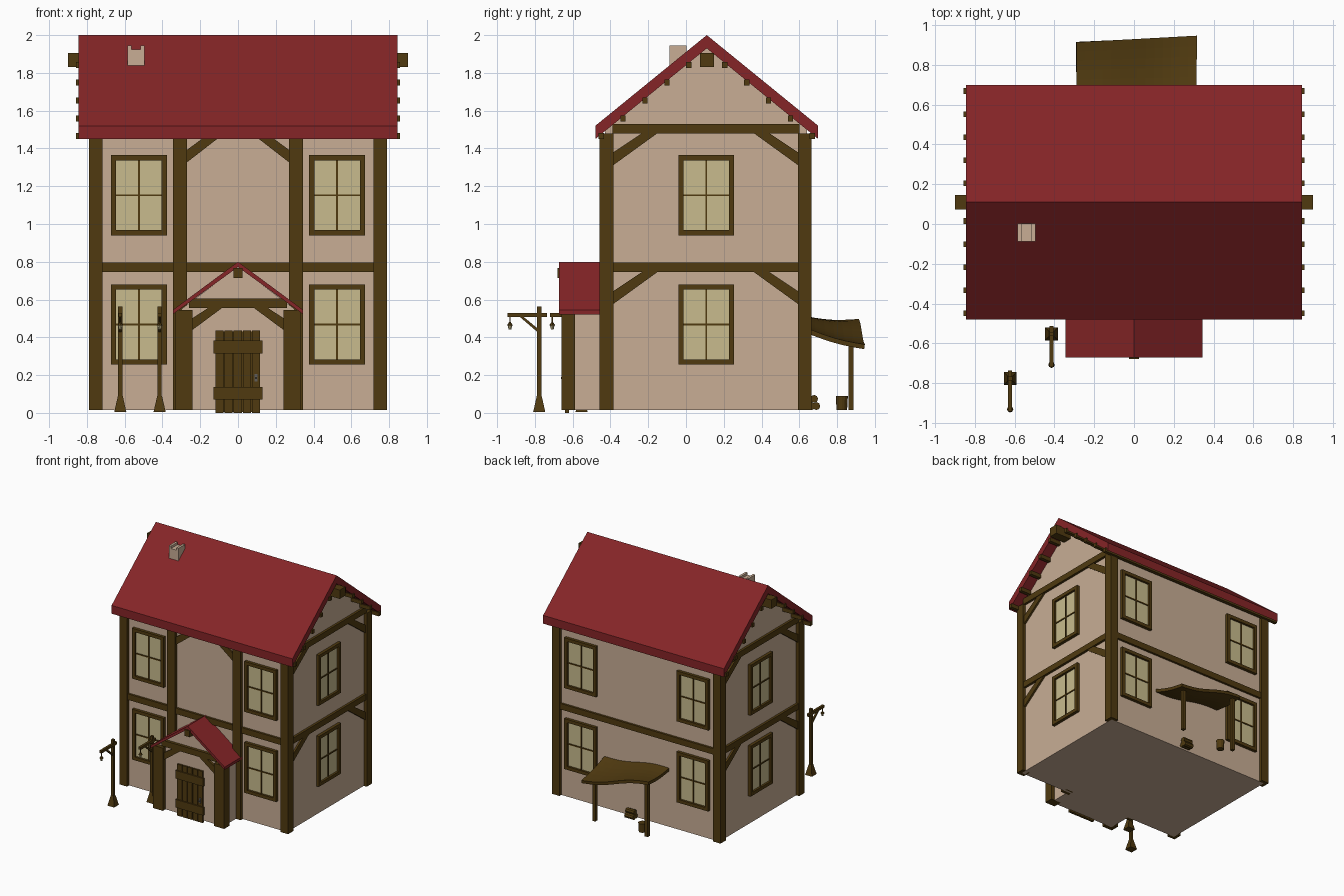
import bpy, bmesh, math
from mathutils import Matrix, Vector

cube = bpy.data.objects.get("Cube")
if cube:
    bpy.data.objects.remove(cube, do_unlink=True)


def material(name, rgb):
    m = bpy.data.materials.new(name)
    m.use_nodes = True
    m.diffuse_color = (*rgb, 1)
    m.node_tree.nodes["Principled BSDF"].inputs["Base Color"].default_value = (*rgb, 1)
    return m


PLASTER = material("plaster", (0.58, 0.42, 0.30))
WOOD = material("dark wood", (0.08, 0.042, 0.005))
RED = material("red tile", (0.235, 0.018, 0.02))
GLASS = material("pale glass", (0.58, 0.50, 0.27))
IRON = material("iron", (0.12, 0.11, 0.10))


class Part:
    """Collects simple solids into one object."""

    def __init__(self, name, mat):
        self.name, self.mat, self.bm = name, mat, bmesh.new()

    def prism(self, points, axis, a, b):
        place = (lambda p, d: (d, p[0], p[1])) if axis == "x" else (lambda p, d: (p[0], d, p[1]))
        ends = [[self.bm.verts.new(place(p, d)) for p in points] for d in (a, b)]
        for ring in ends:
            self.bm.faces.new(ring)
        n = len(points)
        for i in range(n):
            j = (i + 1) % n
            self.bm.faces.new((ends[0][i], ends[0][j], ends[1][j], ends[1][i]))
        return self

    def box(self, x0, x1, y0, y1, z0, z1):
        return self.prism([(x0, z0), (x1, z0), (x1, z1), (x0, z1)], "y", y0, y1)

    def cone(self, sides, r0, r1, height, at, rot=Matrix()):
        bmesh.ops.create_cone(self.bm, cap_ends=True, segments=sides, radius1=r0, radius2=r1,
                              depth=height, matrix=Matrix.Translation(at) @ rot)
        return self

    def done(self, matrix=Matrix()):
        bmesh.ops.recalc_face_normals(self.bm, faces=self.bm.faces)
        mesh = bpy.data.meshes.new(self.name)
        self.bm.to_mesh(mesh)
        self.bm.free()
        mesh.materials.append(self.mat)
        obj = bpy.data.objects.new(self.name, mesh)
        bpy.context.collection.objects.link(obj)
        obj.matrix_world = matrix
        return obj


def brace(u, z, s, run, rise, thick):
    """Diagonal strut outline from a post at u up to a beam underside at z."""
    return [(u, z - rise), (u, z - rise + thick), (u + s * (run - thick * 1.2), z), (u + s * run, z)]


BASE, RIDGE = 0.015, 0.11
FRONT, BACK, SIDE = -0.43, 0.64, 0.76

# House body with gables
Part("house_walls", PLASTER).prism(
    [(FRONT, BASE), (BACK, BASE), (BACK, 1.52), (RIDGE, 1.95), (FRONT, 1.52)], "x", -SIDE, SIDE).done()

# Main roof
Part("main_roof", RED).prism(
    [(-0.48, 1.52), (RIDGE, 2.0), (0.70, 1.52), (0.70, 1.45), (RIDGE, 1.93), (-0.48, 1.45)],
    "x", -0.845, 0.845).done()
Part("ridge_beam", WOOD).box(-0.9, 0.9, RIDGE - 0.037, RIDGE + 0.037, 1.83, 1.905).done()
purlins = Part("roof_purlins", WOOD)
for i in range(5):
    off = 0.095 + 0.116 * i
    z = 1.92 - 0.814 * off
    for s in (-1, 1):
        y = RIDGE + s * off
        purlins.box(-0.857, 0.857, y - 0.014, y + 0.014, z - 0.016, z + 0.016)
purlins.done()

# Chimney with a grooved top
chimney = Part("chimney", PLASTER).box(-0.585, -0.495, -0.088, 0.002, 1.8, 1.925)
for x in (-0.585, -0.515):
    chimney.box(x, x + 0.02, -0.088, 0.002, 1.925, 1.945)
chimney.done()

# Timber posts
posts = Part("wall_posts", WOOD)
for s in (-1, 1):
    x0, x1 = sorted((s * 0.717, s * 0.788))
    posts.box(x0, x1, -0.457, -0.385, BASE, 1.48)
    posts.box(x0, x1, 0.593, 0.665, BASE, 1.48)
    x0, x1 = sorted((s * 0.27, s * 0.345))
    posts.box(x0, x1, -0.457, -0.40, BASE, 1.48)
posts.done()

# Timber beams
beams = Part("wall_beams", WOOD)
for y0, y1 in ((-0.448, -0.42), (0.63, 0.658)):
    beams.box(-0.72, 0.72, y0, y1, 0.745, 0.795)
for s in (-1, 1):
    x0, x1 = sorted((s * 0.74, s * 0.78))
    for z in (0.745, 1.48):
        beams.box(x0, x1, -0.39, 0.6, z, z + 0.05)
beams.done()

# Corner braces on the gable walls and the front
braces = Part("wall_braces", WOOD)
for s in (-1, 1):
    for z in (0.745, 1.48):
        for y, d in ((-0.387, 1), (0.595, -1)):
            braces.prism(brace(y, z, d, 0.235, 0.17, 0.068), "x", s * 0.75, s * 0.775)
    braces.prism(brace(s * 0.272, 1.48, -s, 0.2, 0.155, 0.066), "y", -0.445, -0.42)
braces.done()


# Windows
def window(label, x, y, z, turn):
    m = Matrix.Translation((x, y, z)) @ Matrix.Rotation(math.radians(turn), 4, "Z")
    w, h, t = 0.148, 0.213, 0.028
    frame = Part(label + "_frame", WOOD)
    for s in (-1, 1):
        a, b = sorted((s * w, s * (w - t)))
        frame.box(a, b, -0.025, 0.01, -h, h)
        a, b = sorted((s * h, s * (h - t)))
        frame.box(t - w, w - t, -0.025, 0.01, a, b)
    frame.box(-0.005, 0.005, -0.014, 0, t - h, h - t)
    frame.box(t - w, w - t, -0.013, 0, -0.005, 0.005)
    frame.done(m)
    Part(label + "_glass", GLASS).box(t - w, w - t, -0.007, 0, t - h, h - t).done(m)


for level, z in (("lower", 0.468), ("upper", 1.152)):
    for side, s in (("left", 1), ("right", -1)):
        window(f"{level}_front_{side}_window", s * 0.525, FRONT, z, 0)
        window(f"{level}_back_{side}_window", s * 0.525, BACK, z, 180)
        window(f"{level}_{side}_gable_window", s * SIDE, 0.107, z, s * 90)

# Porch
PF = -0.625
Part("porch_walls", PLASTER).prism(
    [(-0.3, BASE), (0.3, BASE), (0.3, 0.55), (0, 0.775), (-0.3, 0.55)], "y", PF, -0.42).done()
Part("porch_roof", RED).prism(
    [(-0.345, 0.545), (0, 0.8), (0.345, 0.545), (0.345, 0.522), (0, 0.772), (-0.345, 0.522)],
    "y", -0.672, -0.425).done()
porch = Part("porch_timbers", WOOD)
for s in (-1, 1):
    x0, x1 = sorted((s * 0.24, s * 0.332))
    porch.box(x0, x1, -0.66, -0.587, BASE, 0.545)
    porch.prism(brace(s * 0.24, 0.555, -s, 0.155, 0.115, 0.062), "y", -0.645, PF + 0.005)
porch.box(-0.26, 0.26, -0.65, PF + 0.005, 0.555, 0.605)
porch.box(-0.025, 0.025, -0.68, -0.6, 0.715, 0.768)
porch.done()

# Plank door with battens
door = Part("door", WOOD)
for i in range(5):
    x = -0.12 + i * 0.0485
    door.box(x, x + 0.043, -0.64, PF + 0.005, 0.0, 0.435)
for z in (0.07, 0.315):
    door.box(-0.13, 0.13, -0.65, -0.635, z, z + 0.068)
door.box(-0.12, 0.117, -0.629, PF + 0.005, 0.005, 0.43)
door.done()
Part("door_handle", IRON).box(0.087, 0.103, -0.646, -0.638, 0.165, 0.205).box(
    0.09, 0.1, -0.662, -0.645, 0.18, 0.19).done()

# Wavy lean-to canopy at the back
sheet = Part("back_canopy", WOOD)
bmesh.ops.create_grid(sheet.bm, x_segments=14, y_segments=6, size=0.5)
for v in sheet.bm.verts:
    u, w = v.co.x + 0.5, v.co.y + 0.5
    reach = 0.915 + 0.03 * u
    wall_z, edge_z = 0.5 - 0.06 * u, 0.485 - 0.135 * u
    wave = 0.012 * math.sin(u * 2 * math.pi) - 0.012 * math.sin(w * math.pi)
    v.co = Vector((-0.29 + 0.605 * u, 0.63 + (reach - 0.63) * w, wall_z + (edge_z - wall_z) * w + wave))
canopy = sheet.done()
solid = canopy.modifiers.new("thickness", "SOLIDIFY")
solid.thickness = 0.025
solid.offset = 0
for side, x, top in (("left", 0.24, 0.37), ("right", -0.25, 0.47)):
    Part(f"canopy_{side}_post", WOOD).box(x - 0.014, x + 0.014, 0.86, 0.888, BASE, top).done()

# Bucket and stacked logs under the canopy
Part("bucket", WOOD).cone(12, 0.028, 0.032, 0.075, (-0.17, 0.825, 0.0525)).done()
logs = Part("firewood", WOOD)
along = Matrix.Rotation(math.pi / 2, 4, "Y")
for y, z in ((0.665, 0.036), (0.69, 0.036), (0.678, 0.074)):
    logs.cone(8, 0.021, 0.021, 0.08, (0.04, y, z), along)
logs.done()

# Street lamps
for label, x, y in (("outer", -0.623, -0.777), ("inner", -0.415, -0.553)):
    m = Matrix.Translation((x, y, 0))
    lamp = Part(label + "_lamp_post", WOOD)
    lamp.cone(4, 0.045, 0.018, 0.085, (0, 0, 0.048), Matrix.Rotation(math.pi / 4, 4, "Z"))
    lamp.box(-0.011, 0.011, -0.011, 0.011, 0.08, 0.562)
    lamp.box(-0.01, 0.01, -0.167, 0.04, 0.508, 0.53)
    lamp.prism([(0, 0.42), (0, 0.44), (-0.085, 0.51), (-0.105, 0.51)], "x", -0.007, 0.007)
    lamp.box(-0.003, 0.003, -0.158, -0.152, 0.47, 0.51)
    lamp.cone(8, 0.016, 0.004, 0.018, (0, -0.155, 0.472))
    lamp.done(m)
    Part(label + "_lantern", GLASS).cone(8, 0.007, 0.012, 0.022, (0, -0.155, 0.452)).done(m)
